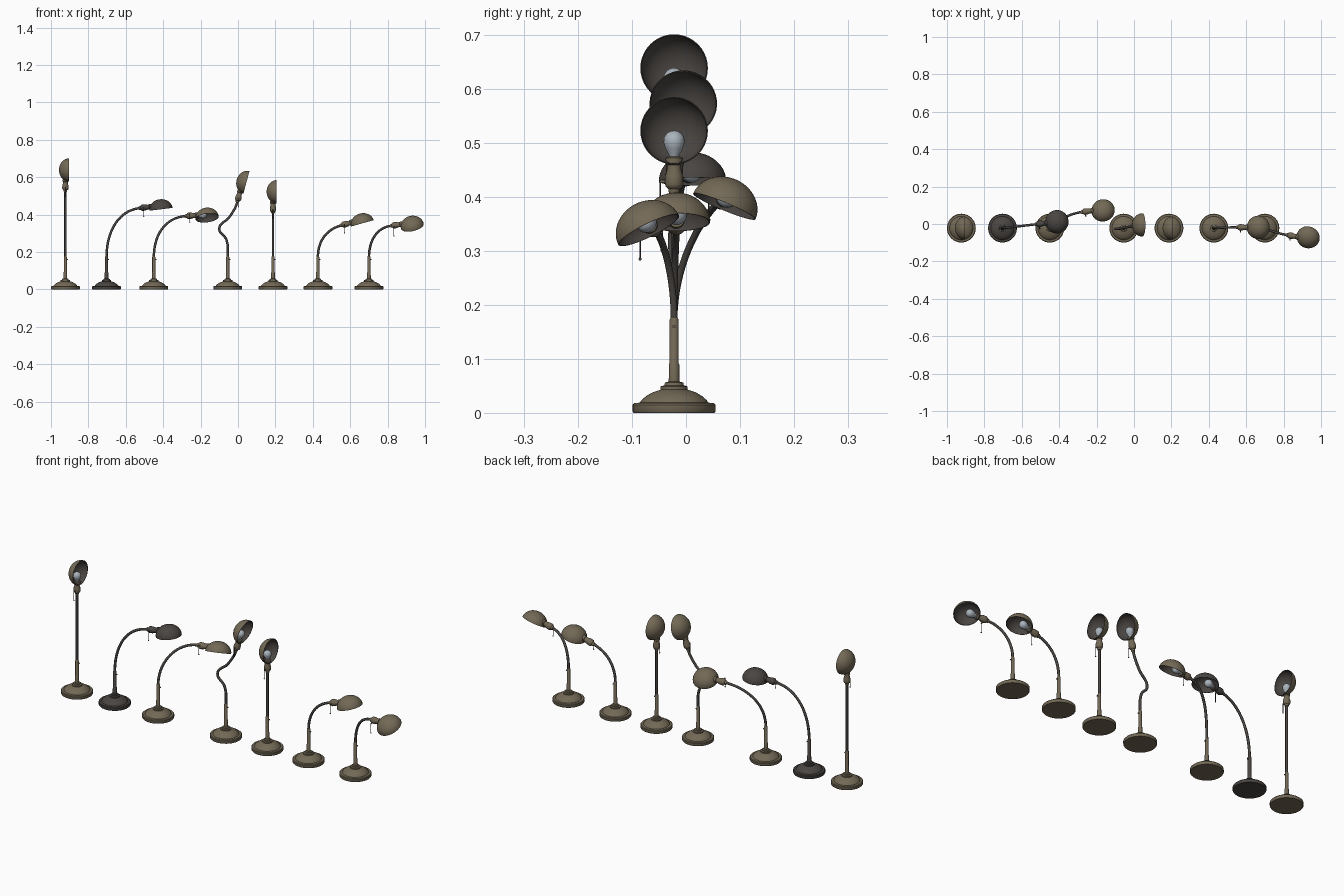
import bpy, bmesh, math
from mathutils import Matrix, Vector

cube = bpy.data.objects.get("Cube")
if cube:
    bpy.data.objects.remove(cube)


def material(name, rgb):
    m = bpy.data.materials.new(name)
    m.use_nodes = True
    m.diffuse_color = (*rgb, 1)
    bsdf = m.node_tree.nodes["Principled BSDF"]
    bsdf.inputs["Base Color"].default_value = (*rgb, 1)
    bsdf.inputs["Roughness"].default_value = 0.6
    return m


BRASS = material("aged brass", (0.17, 0.14, 0.092))
DARK = material("dark bronze", (0.068, 0.06, 0.054))
GLASS = material("bulb glass", (0.40, 0.45, 0.50))


def smooth(obj):
    bpy.ops.object.select_all(action="DESELECT")
    obj.select_set(True)
    bpy.context.view_layer.objects.active = obj
    bpy.ops.object.shade_smooth_by_angle(angle=math.radians(35))


def lathe(name, profile, matrix, mat, sides=40):
    """Turn (radius, height) points around the local z axis."""
    bm = bmesh.new()
    rings = []
    for r, z in profile:
        angles = [2 * math.pi * j / sides for j in range(sides)]
        rings.append([bm.verts.new((r * math.cos(a), r * math.sin(a), z)) for a in angles])
    for low, high in zip(rings, rings[1:]):
        for j in range(sides):
            k = (j + 1) % sides
            bm.faces.new((low[j], low[k], high[k], high[j]))
    bmesh.ops.remove_doubles(bm, verts=bm.verts, dist=1e-5)
    mesh = bpy.data.meshes.new(name)
    bm.to_mesh(mesh)
    bm.free()
    mesh.materials.append(mat)
    obj = bpy.data.objects.new(name, mesh)
    bpy.context.collection.objects.link(obj)
    obj.matrix_world = matrix
    smooth(obj)
    return obj


def rod(name, start, end, radius, mat):
    axis = end - start
    m = Matrix.Translation(start) @ axis.to_track_quat("Z", "Y").to_matrix().to_4x4()
    h = axis.length
    return lathe(name, [(0, 0), (radius, 0), (radius, h), (0, h)], m, mat, 12)


def ball(name, centre, radius, mat):
    arc = [math.pi * i / 8 for i in range(9)]
    profile = [(radius * math.sin(a), -radius * math.cos(a)) for a in arc]
    return lathe(name, profile, Matrix.Translation(centre), mat, 12)


def neck(name, points, end_dir, mat):
    """Bent tube that starts upright and ends along end_dir."""
    curve = bpy.data.curves.new(name, "CURVE")
    curve.dimensions = "3D"
    curve.bevel_depth = 0.0065
    curve.bevel_resolution = 3
    curve.resolution_u = 20
    spline = curve.splines.new("BEZIER")
    spline.bezier_points.add(len(points) - 1)
    for bp, p in zip(spline.bezier_points, points):
        bp.co = p
        bp.handle_left_type = bp.handle_right_type = "AUTO"
    ends = ((0, 1, Vector((0, 0, 1)), 0.45), (-1, -2, -end_dir, 0.35))
    for i, other, direction, pull in ends:
        bp = spline.bezier_points[i]
        reach = direction * (points[i] - points[other]).length * pull
        bp.handle_left_type = bp.handle_right_type = "FREE"
        sign = 1 if i == 0 else -1
        bp.handle_right = points[i] + reach * sign
        bp.handle_left = points[i] - reach * sign
    curve.materials.append(mat)
    obj = bpy.data.objects.new(name, curve)
    bpy.context.collection.objects.link(obj)


# Turned profiles shared by every lamp
BASE = [(0, 0), (0.075, 0), (0.077, 0.003), (0.077, 0.015), (0.074, 0.018),
        (0.063, 0.019), (0.061, 0.023), (0.052, 0.031), (0.040, 0.038), (0.028, 0.042),
        (0.025, 0.043), (0.025, 0.049), (0.018, 0.051), (0.017, 0.056), (0.010, 0.058),
        (0.0095, 0.09), (0.0085, 0.092), (0.0085, 0.172), (0.0065, 0.176), (0, 0.176)]
SOCKET = [(0, 0), (0.008, 0), (0.010, 0.004), (0.010, 0.009), (0.015, 0.013),
          (0.017, 0.018), (0.0165, 0.033), (0.013, 0.046), (0.013, 0.054),
          (0.0155, 0.056), (0.0155, 0.067), (0.010, 0.069), (0, 0.069)]
BULB = [(0.008, 0.066), (0.0105, 0.074), (0.016, 0.084), (0.0195, 0.095),
        (0.0185, 0.105), (0.013, 0.113), (0.006, 0.1165), (0, 0.1175)]
R, DEPTH, WALL = 0.0625, 0.054, 0.002
REACH, SETBACK = 0.117, 0.02
ARC = [math.pi / 2 * i / 12 for i in range(13)]
SHADE = [(R * math.sin(a), -DEPTH * math.cos(a)) for a in ARC]
LINING = [(R, 0)] + [((R - WALL) * math.sin(a), -(DEPTH - WALL) * math.cos(a))
                     for a in reversed(ARC)]


def lamp(label, foot_x, rim, facing, heading, body, bends=()):
    """rim: middle of the shade opening, facing: its outward direction."""
    foot = Vector((foot_x, -0.022, 0))
    w = Vector(facing).normalized()
    u = Vector(heading)
    u = (u - u.dot(w) * w).normalized()
    origin = Vector(rim) - w * SETBACK - u * REACH
    head = Matrix((w, u.cross(w), u)).transposed().to_4x4()
    head.translation = origin

    # Foot, stem and bent neck
    lathe(label + "_base", BASE, Matrix.Translation(foot), body)
    screw = foot + Vector((0.007, 0, 0.16))
    rod(label + "_stem_screw", screw, screw + Vector((0.007, 0, 0)), 0.003, body)
    path = [foot + Vector((0, 0, 0.17))] + [Vector(b) for b in bends] + [origin + u * 0.002]
    neck(label + "_neck", path, u, DARK)

    # Socket, bulb and shade
    lathe(label + "_socket", SOCKET, head, body, 28)
    lathe(label + "_bulb", BULB, head, GLASS, 24)
    cup = head @ Matrix.Translation((SETBACK, 0, REACH)) @ Matrix.Rotation(math.pi / 2, 4, "Y")
    lathe(label + "_shade", SHADE, cup, body)
    lathe(label + "_shade_lining", LINING, cup, DARK)

    # Switch arm with hanging pull chain
    inner, outer = head @ Vector((0, -0.012, 0.023)), head @ Vector((0, -0.026, 0.023))
    rod(label + "_switch_arm", inner, outer, 0.003, body)
    tip = outer - Vector((0, 0, 0.046))
    rod(label + "_pull_chain", outer, tip, 0.0013, DARK)
    ball(label + "_chain_ball", tip, 0.003, DARK)


UP, SIDE = (0, 0, 1), (1, 0, 0)
lamp("tall_lamp", -0.923, (-0.903, -0.022, 0.638), SIDE, UP, BRASS)
lamp("dark_lamp", -0.703, (-0.412, 0.012, 0.428), (0.12, 0, -0.99), (1, 0.12, 0), DARK)
lamp("long_neck_lamp", -0.45, (-0.165, 0.071, 0.382), (0.12, -0.38, -0.92), (1, 0.1, 0), BRASS)
lamp("wavy_lamp", -0.055, (0.045, -0.005, 0.572), (0.97, 0, -0.26), (0.26, 0.05, 0.97), BRASS,
     [(-0.062, -0.023, 0.265), (-0.1, -0.027, 0.325), (-0.045, -0.018, 0.388)])
lamp("straight_lamp", 0.187, (0.207, -0.022, 0.522), SIDE, UP, BRASS)
lamp("low_lamp", 0.427, (0.665, -0.018, 0.353), (0.27, 0, -0.96), SIDE, BRASS)
lamp("turned_lamp", 0.70, (0.932, -0.069, 0.338), (0.2, 0.43, -0.88), (1, -0.1, 0), BRASS)
